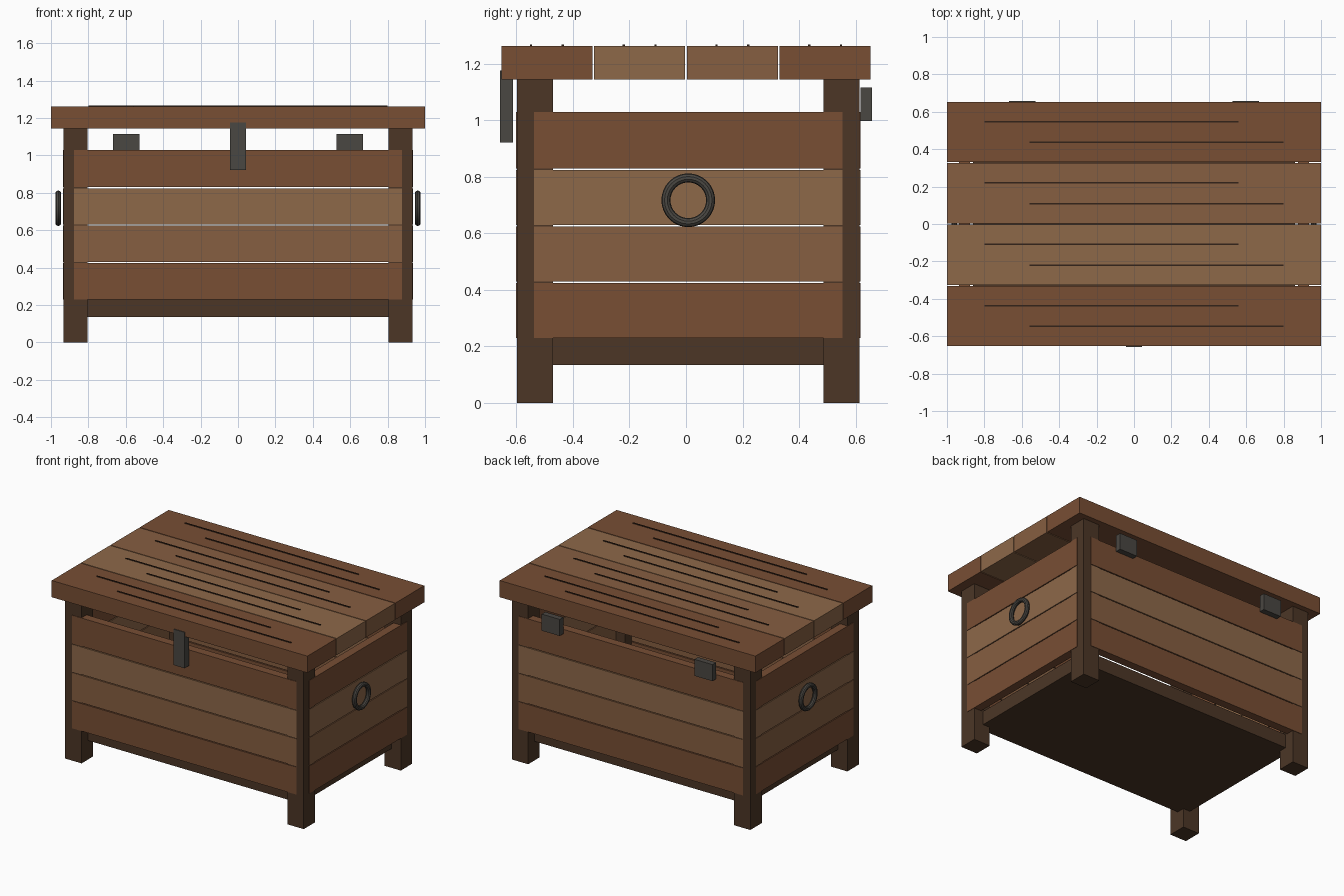
import bpy
from math import pi

if "Cube" in bpy.data.objects:
    bpy.data.objects.remove(bpy.data.objects["Cube"])


def lin(c):
    c /= 255
    return c / 12.92 if c <= 0.04045 else ((c + 0.055) / 1.055) ** 2.4


def material(name, r, g, b):
    m = bpy.data.materials.new(name)
    m.diffuse_color = (lin(r), lin(g), lin(b), 1)
    m.use_nodes = True
    m.node_tree.nodes["Principled BSDF"].inputs["Base Color"].default_value = m.diffuse_color
    return m


DARK = material("dark_wood", 76, 54, 38)
BROWN = material("brown_wood", 120, 78, 52)
MID = material("mid_wood", 134, 94, 65)
LIGHT = material("light_wood", 141, 104, 73)
METAL = material("iron", 74, 71, 66)
GROOVE = material("groove", 50, 34, 24)


def box(name, x0, x1, y0, y1, z0, z1, mat):
    bpy.ops.mesh.primitive_cube_add(
        size=1, location=((x0 + x1) / 2, (y0 + y1) / 2, (z0 + z1) / 2))
    ob = bpy.context.object
    ob.name = name
    ob.scale = (abs(x1 - x0), abs(y1 - y0), z1 - z0)
    bpy.ops.object.transform_apply(location=False, rotation=False, scale=True)
    ob.data.materials.append(mat)
    return ob


YC = 0.008        # body centre in y
LEG_X, LEG_Y, LEG_W = 0.933, 0.606, 0.128
LID_Z = 1.144

# corner legs
for sx in (-1, 1):
    for sy in (-1, 1):
        box("leg", sx * (LEG_X - LEG_W), sx * LEG_X,
            YC + sy * (LEG_Y - LEG_W), YC + sy * LEG_Y, 0, LID_Z, DARK)

# floor slab
box("floor_slab", -0.86, 0.86, YC - 0.535, YC + 0.535, 0.135, 0.232, DARK)

# wall planks, four rows on each side
T = 0.06
for i, mat in enumerate((BROWN, MID, LIGHT, BROWN)):
    z0 = 0.23 + 0.2 * i
    z1 = z0 + 0.194 + (0.005 if i == 3 else 0)
    for s in (-1, 1):
        yo = LEG_Y + 0.003
        box("long_wall_plank", -0.877, 0.877, YC + s * (yo - T), YC + s * yo, z0, z1, mat)
        xo = LEG_X + 0.003
        box("end_wall_plank", s * (xo - T), s * xo, YC - 0.545, YC + 0.545, z0, z1, mat)

# lid planks with two thin grain lines each
for i, mat in enumerate((BROWN, LIGHT, MID, BROWN)):
    yc = (i - 1.5) * 0.328
    box("lid_plank", -1, 1, yc - 0.161, yc + 0.161, LID_Z, 1.262, mat)
    for s in (-1, 1):
        xc = -0.12 * s
        box("lid_grain_line", xc - 0.68, xc + 0.68, yc + s * 0.056 - 0.004,
            yc + s * 0.056 + 0.004, 1.258, 1.267, GROOVE)

# latch and hinges
box("latch", -0.044, 0.044, -0.658, -0.611, 0.922, 1.176, METAL)
for s in (-1, 1):
    box("hinge", s * 0.527, s * 0.668, 0.618, 0.658, 0.998, 1.115, METAL)

# ring handles on both ends
for s in (-1, 1):
    bpy.ops.mesh.primitive_torus_add(
        location=(s * 0.961, YC, 0.717), rotation=(0, pi / 2, 0),
        major_radius=0.079, minor_radius=0.016,
        major_segments=32, minor_segments=10)
    ring = bpy.context.object
    ring.name = "ring_handle"
    ring.data.materials.append(METAL)
    bpy.ops.object.shade_smooth_by_angle()
